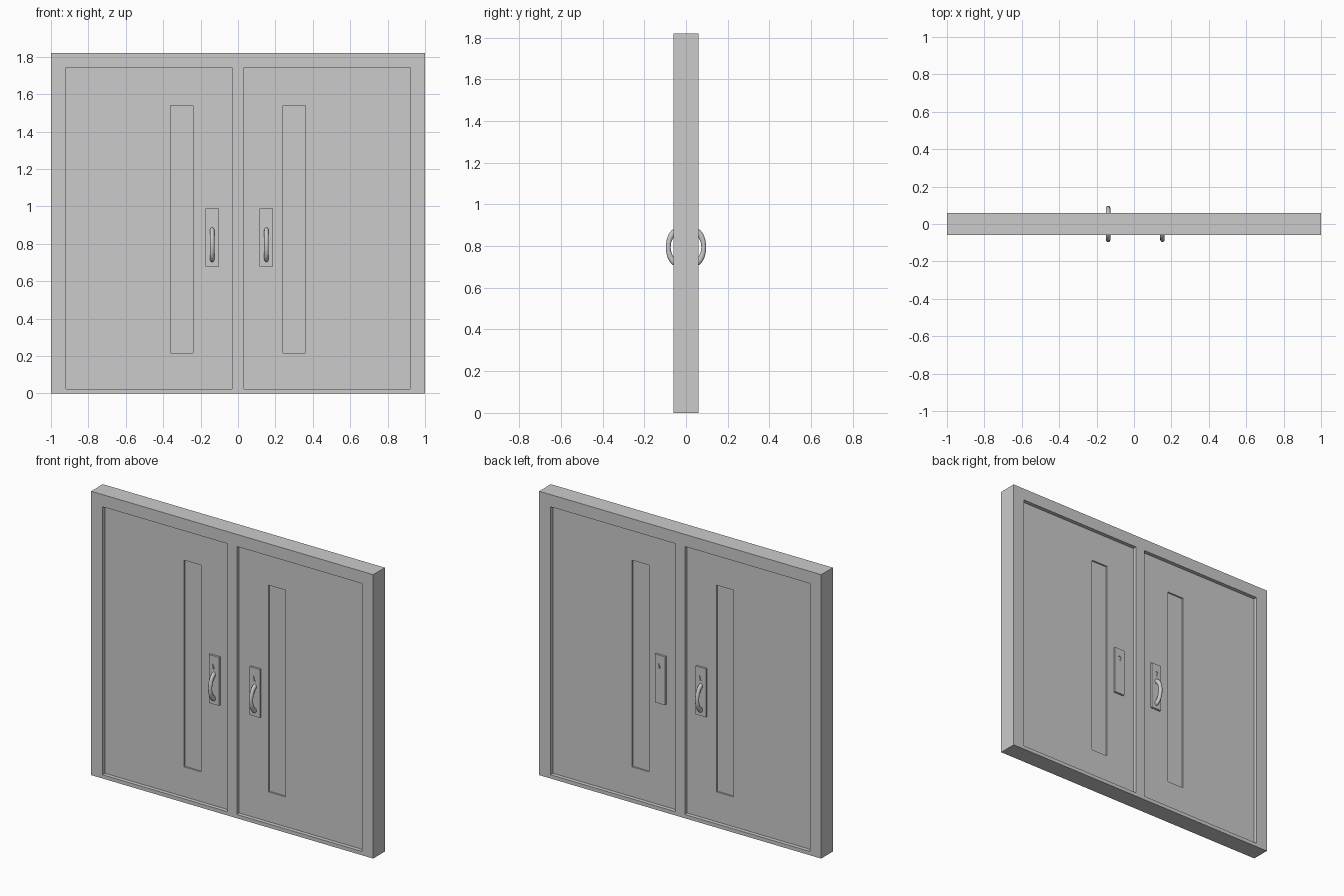
import bpy, bmesh, math

if "Cube" in bpy.data.objects:
    bpy.data.objects.remove(bpy.data.objects["Cube"])

H = 1.82          # overall height
T = 0.059         # half thickness of the frame
D = 0.034         # half thickness of the door leaves
P = 0.047         # y of the handle plate face


def box(name, x0, x1, y0, y1, z0, z1):
    bpy.ops.mesh.primitive_cube_add(size=1, location=((x0 + x1) / 2, (y0 + y1) / 2, (z0 + z1) / 2))
    ob = bpy.context.object
    ob.name = name
    ob.scale = (abs(x1 - x0), abs(y1 - y0), abs(z1 - z0))
    bpy.ops.object.transform_apply(location=False, rotation=False, scale=True)
    return ob


def cylinder(name, r, depth, x, y, z):
    bpy.ops.mesh.primitive_cylinder_add(vertices=16, radius=r, depth=depth, location=(x, y, z),
                                        rotation=(math.pi / 2, 0, 0))
    bpy.context.object.name = name
    return bpy.context.object


def cut(target, cutters):
    for c in cutters:
        m = target.modifiers.new("cut", 'BOOLEAN')
        m.operation = 'DIFFERENCE'
        m.solver = 'EXACT'
        m.object = c
        bpy.ops.object.select_all(action='DESELECT')
        bpy.context.view_layer.objects.active = target
        target.select_set(True)
        bpy.ops.object.modifier_apply(modifier=m.name)
        bpy.data.objects.remove(c, do_unlink=True)


def pull_handle(name, x, side):
    # Half-ellipse tube, slimmer at the grip
    n, m, ry, rz, zc = 20, 12, 0.049, 0.078, 0.795
    y0 = P - 0.011
    bm = bmesh.new()
    rings = []
    for i in range(n + 1):
        a = math.pi * (i / n - 0.5)
        r = 0.0115 + 0.005 * math.sin(a) ** 2
        ny, nz = rz * math.cos(a), ry * math.sin(a)
        l = math.hypot(ny, nz)
        ring = []
        for k in range(m):
            b = 2 * math.pi * k / m
            o = r * math.cos(b) / l
            ring.append(bm.verts.new((x + 0.012 * math.sin(b),
                                      side * (y0 + ry * math.cos(a) + ny * o),
                                      zc + rz * math.sin(a) + nz * o)))
        rings.append(ring)
    for p, q in zip(rings, rings[1:]):
        for k in range(m):
            bm.faces.new((p[k], p[(k + 1) % m], q[(k + 1) % m], q[k]))
    bm.faces.new(rings[0])
    bm.faces.new(rings[-1])
    bmesh.ops.recalc_face_normals(bm, faces=bm.faces)
    me = bpy.data.meshes.new(name)
    bm.to_mesh(me)
    bm.free()
    ob = bpy.data.objects.new(name, me)
    bpy.context.collection.objects.link(ob)
    bpy.ops.object.select_all(action='DESELECT')
    bpy.context.view_layer.objects.active = ob
    ob.select_set(True)
    bpy.ops.object.shade_smooth_by_angle(angle=math.radians(40))


# Frame with two door openings
frame = box("door_frame", -1, 1, -T, T, 0, H)
cut(frame, [box("opening", s * 0.0325, s * 0.92, -0.2, 0.2, 0.024, 1.742) for s in (-1, 1)])

# Door leaves with a shallow narrow panel recess on both faces
for s, label, hx in ((-1, "left", -0.138), (1, "right", 0.152)):
    door = box(label + "_door", s * 0.0325, s * 0.92, -D, D, 0.024, 1.742)
    cut(door, [box("recess", s * 0.24, s * 0.36, f * (D - 0.01), f * 0.1, 0.215, 1.54) for f in (-1, 1)])

    # Handle plates with a keyhole, front and back
    for f, face in ((-1, "front"), (1, "back")):
        plate = box(f"{label}_{face}_plate", hx - 0.036, hx + 0.036, f * (D - 0.002), f * P, 0.68, 0.99)
        cut(plate, [cylinder("key_round", 0.011, 0.012, hx, f * P, 0.93),
                    box("key_slot", hx - 0.005, hx + 0.005, f * (P - 0.006), f * (P + 0.01), 0.906, 0.927)])
        if face == "front" or label == "left":
            pull_handle(f"{label}_{face}_handle", hx, f)
